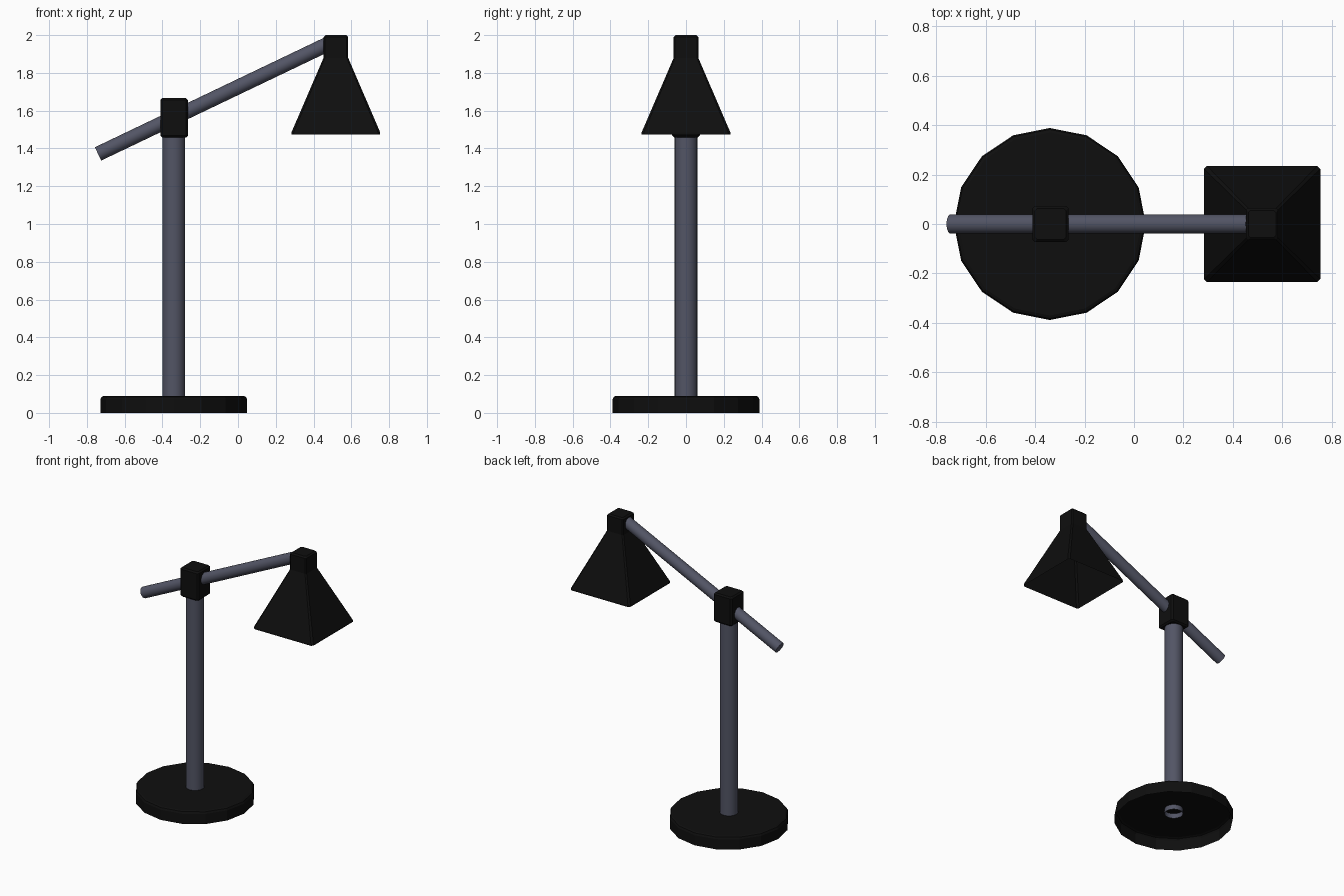
import bpy
import math
from mathutils import Vector

if "Cube" in bpy.data.objects:
    bpy.data.objects.remove(bpy.data.objects["Cube"])


def material(name, rgb):
    m = bpy.data.materials.new(name)
    m.diffuse_color = (*rgb, 1)
    m.use_nodes = True
    m.node_tree.nodes["Principled BSDF"].inputs["Base Color"].default_value = m.diffuse_color
    return m


BLACK = material("black", (0.0045, 0.0045, 0.0045))
GREY = material("blue grey metal", (0.085, 0.09, 0.13))


def circle(r, n):
    return [(r * math.cos(2 * math.pi * i / n), r * math.sin(2 * math.pi * i / n)) for i in range(n)]


def square(h, c):
    # square with chamfered corners, counter-clockwise
    pts = []
    for sx, sy in ((1, 1), (-1, 1), (-1, -1), (1, -1)):
        pair = [(sx * h, sy * (h - c)), (sx * (h - c), sy * h)]
        pts += pair if sx * sy > 0 else pair[::-1]
    return pts


def loft(name, rings, mat, cap_bottom=True, cap_top=True, smooth=None):
    # rings: list of (outline, z), bottom to top
    n = len(rings[0][0])
    verts = [(x, y, z) for outline, z in rings for x, y in outline]
    faces = [(k * n + i, k * n + (i + 1) % n, (k + 1) * n + (i + 1) % n, (k + 1) * n + i)
             for k in range(len(rings) - 1) for i in range(n)]
    if cap_bottom:
        faces.append(tuple(reversed(range(n))))
    if cap_top:
        faces.append(tuple(range(len(verts) - n, len(verts))))
    me = bpy.data.meshes.new(name)
    me.from_pydata(verts, [], faces)
    me.materials.append(mat)
    ob = bpy.data.objects.new(name, me)
    bpy.context.collection.objects.link(ob)
    if smooth:
        bpy.ops.object.select_all(action='DESELECT')
        ob.select_set(True)
        bpy.context.view_layer.objects.active = ob
        bpy.ops.object.shade_smooth_by_angle(angle=math.radians(smooth))
    return ob


POLE_X = -0.34
SHADE_X = 0.518

# Base: sixteen-sided disc, open underneath
base = loft("base", [(circle(0.388, 16), 0), (circle(0.388, 16), 0.072),
                     (circle(0.382, 16), 0.085), (circle(0.37, 16), 0.09)],
            BLACK, cap_bottom=False)
base.location.x = POLE_X

# Pole: tube poking slightly through the base
pole = loft("pole", [(circle(0.06, 24), 0.055), (circle(0.06, 24), 1.5)],
            GREY, cap_bottom=False, smooth=40)
pole.location.x = POLE_X

# Joint block on top of the pole
b = 0.01
joint = loft("joint", [(square(0.073 - b, b), 1.458), (square(0.073, b), 1.458 + b),
                       (square(0.073, b), 1.666 - b), (square(0.073 - b, b), 1.666)], BLACK)
joint.location.x = POLE_X + 0.002

# Tilted arm through the joint
a = Vector((-0.741, 0, 1.371))
d = Vector((0.468, 0, 1.949)) - a
arm = loft("arm", [(circle(0.039, 20), 0), (circle(0.039, 20), d.length)], GREY, smooth=40)
arm.location = a
arm.rotation_euler = (0, math.atan2(d.x, d.z), 0)

# Lamp shade: square pyramid shell with a neck, open underneath
shade = loft("shade", [(square(0.235, 0.012), 1.475), (square(0.235, 0.012), 1.485),
                       (square(0.065, 0.008), 1.88), (square(0.065, 0.008), 1.99),
                       (square(0.055, 0.008), 2.0)], BLACK, cap_bottom=False)
shade.location.x = SHADE_X
